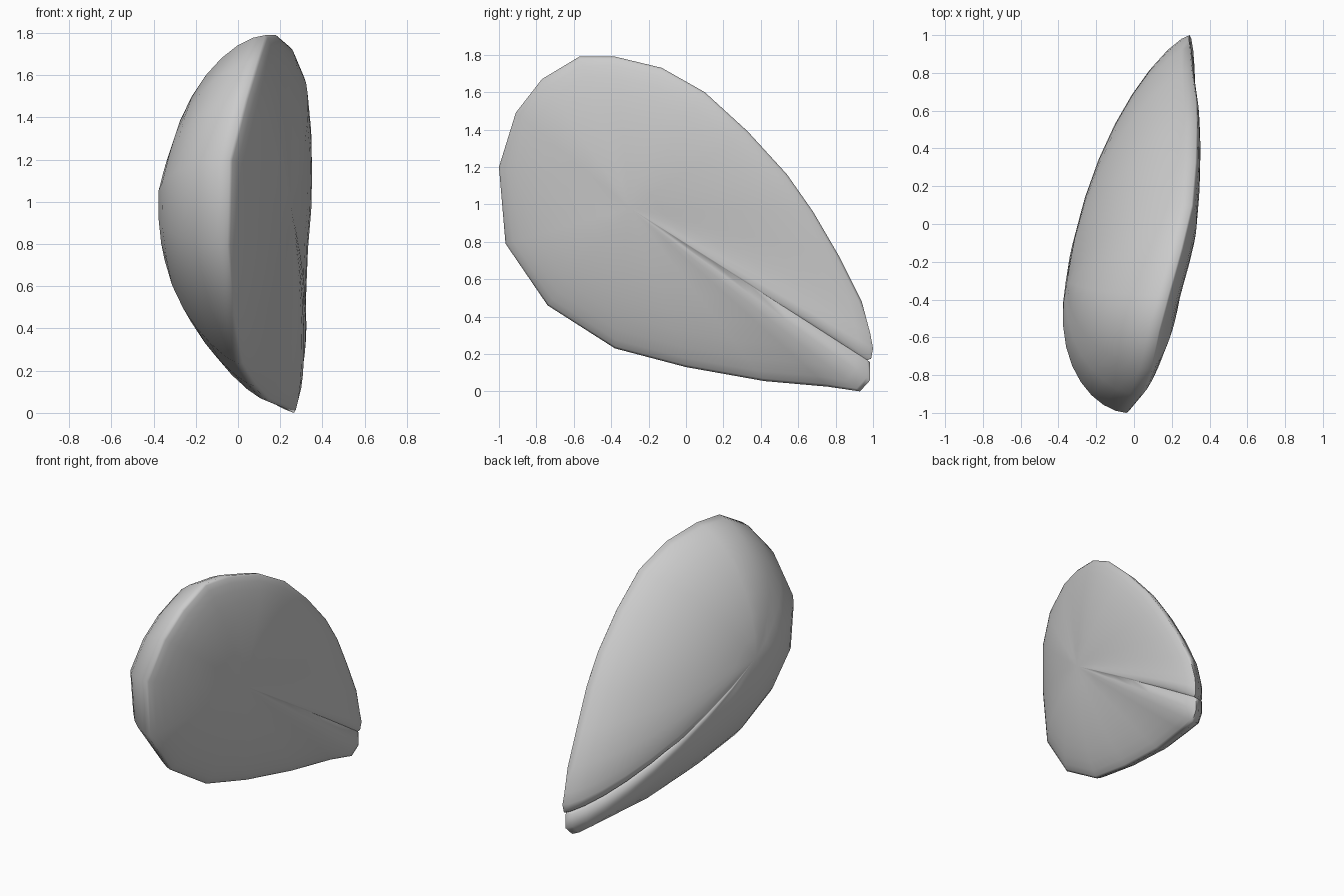
import bpy, bmesh, math

if "Cube" in bpy.data.objects:
    bpy.data.objects.remove(bpy.data.objects["Cube"])

# Rim of the teardrop shell: (y, z, x); the notch splits the tip into two lobes
RIM = [(-1.0, 1.2, -0.04), (-0.91, 1.49, 0.035), (-0.77, 1.67, 0.09), (-0.57, 1.79, 0.13),
       (-0.38, 1.79, 0.18), (-0.13, 1.73, 0.25), (0.1, 1.6, 0.305), (0.33, 1.39, 0.325),
       (0.54, 1.16, 0.33), (0.68, 0.96, 0.325), (0.82, 0.72, 0.305), (0.94, 0.48, 0.295),
       (0.985, 0.31, 0.29), (1.0, 0.23, 0.295), (0.99, 0.175, 0.29), (0.97, 0.167, 0.285),
       (0.985, 0.155, 0.28), (0.985, 0.06, 0.28), (0.93, 0.0, 0.265), (0.76, 0.025, 0.215),
       (0.42, 0.055, 0.14), (0.0, 0.13, 0.07), (-0.38, 0.23, 0.01), (-0.74, 0.46, -0.03),
       (-0.965, 0.79, -0.05)]
NOTCH = 15
CENTRE = (-0.3, 0.98, 0.12)
# (height, profile exponent, extra exponent toward the underside) of each dome
LEFT, RIGHT = (-0.475, 1.2, 0.4), (0.13, 1.4, 0.0)
RINGS = 9


def shell_point(i, k, height, power, under):
    """Point on spoke i, ring k of a dome rising from the rim."""
    a = k / RINGS * math.pi / 2
    r = math.sin(a)
    dy, dz = RIM[i][0] - CENTRE[0], RIM[i][1] - CENTRE[1]
    power += under * max(0, -dz / math.hypot(dy, dz))
    dome = max(math.cos(a), 0) ** power
    y, z, x = (c + (p - c) * r for c, p in zip(CENTRE, RIM[i]))
    if i == NOTCH and r > 0.55:         # crease running in from the notch
        dome *= 1 - 0.25 * (r - 0.55) / 0.45
    return (x + height * dome, y, z)


bm = bmesh.new()
n = len(RIM)
rim = [bm.verts.new((x, y, z)) for y, z, x in RIM]

# Two domes sharing the rim
for dome in (LEFT, RIGHT):
    pole = bm.verts.new((CENTRE[2] + dome[0], CENTRE[0], CENTRE[1]))
    rings = [[bm.verts.new(shell_point(i, k, *dome)) for i in range(n)]
             for k in range(1, RINGS)] + [rim]
    for i in range(n):
        j = (i + 1) % n
        bm.faces.new((pole, rings[0][i], rings[0][j]))
        for inner, outer in zip(rings, rings[1:]):
            bm.faces.new((inner[i], outer[i], outer[j], inner[j]))

bmesh.ops.recalc_face_normals(bm, faces=bm.faces)
mesh = bpy.data.meshes.new("notched_shell")
bm.to_mesh(mesh)
bm.free()
shell = bpy.data.objects.new("notched_shell", mesh)
bpy.context.collection.objects.link(shell)

# Smooth surface, sharp only at the tightest edges
bpy.context.view_layer.objects.active = shell
shell.select_set(True)
bpy.ops.object.shade_smooth_by_angle(angle=math.radians(75))
